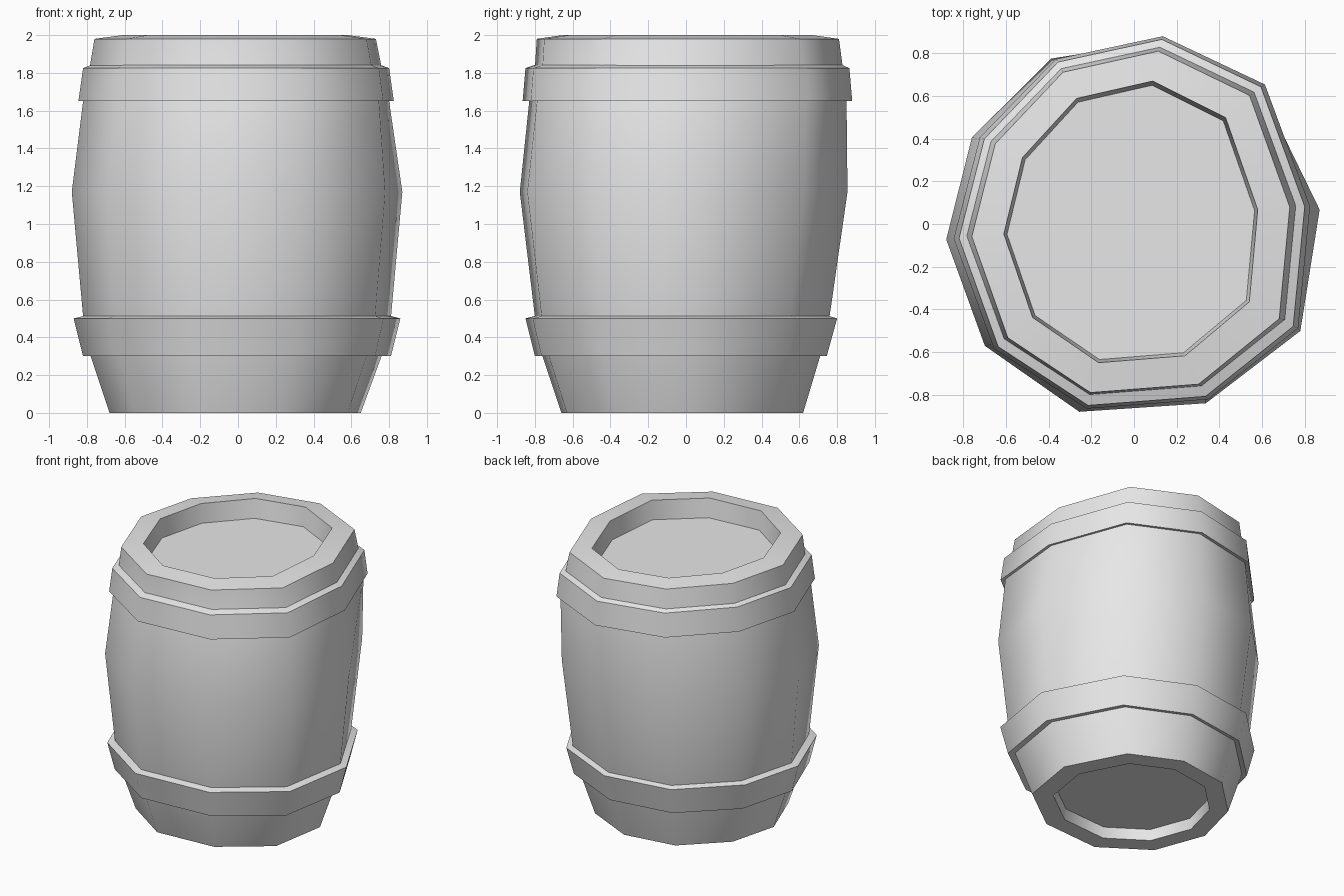
import bpy
import bmesh
import math

cube = bpy.data.objects.get("Cube")
if cube:
    bpy.data.objects.remove(cube, do_unlink=True)

grey = bpy.data.materials.new("plain grey")
grey.use_nodes = True
colour = (0.8, 0.8, 0.8, 1)
grey.diffuse_color = colour
grey.node_tree.nodes["Principled BSDF"].inputs["Base Color"].default_value = colour

# Uneven ten-sided outlines, counter-clockwise from the back
UPPER = [(.11, .82), (-.34, .72), (-.66, .38), (-.77, -.06), (-.6, -.54),
         (-.21, -.8), (.3, -.76), (.68, -.45), (.73, .08), (.54, .61)]
LOWER = [(.12, .86), (-.38, .78), (-.75, .41), (-.87, -.07), (-.69, -.57),
         (-.25, -.88), (.34, -.84), (.78, -.5), (.87, .07), (.59, .63)]


def ring(bm, outline, z, x0, x1, y0, y1):
    """Fit the outline into the given x and y span at height z."""
    xs, ys = zip(*outline)

    def fit(v, vals, a, b):
        return a + (b - a) * (v - min(vals)) / (max(vals) - min(vals))
    return [bm.verts.new((fit(x, xs, x0, x1), fit(y, ys, y0, y1), z))
            for x, y in outline]


def loft(name, levels, closed=False):
    """Skin a stack of rings, either capped or joined round into a hoop."""
    bm = bmesh.new()
    rings = [ring(bm, *level) for level in levels]
    pairs = list(zip(rings, rings[1:]))
    if closed:
        pairs.append((rings[-1], rings[0]))
    else:
        bm.faces.new(rings[0])
        bm.faces.new(rings[-1])
    for a, b in pairs:
        for i in range(len(a)):
            j = (i + 1) % len(a)
            bm.faces.new((a[i], a[j], b[j], b[i]))
    bmesh.ops.recalc_face_normals(bm, faces=bm.faces)
    mesh = bpy.data.meshes.new(name)
    bm.to_mesh(mesh)
    bm.free()
    mesh.materials.append(grey)
    obj = bpy.data.objects.new(name, mesh)
    bpy.context.collection.objects.link(obj)
    bpy.ops.object.select_all(action="DESELECT")
    obj.select_set(True)
    bpy.context.view_layer.objects.active = obj
    bpy.ops.object.shade_smooth_by_angle(angle=math.radians(50))
    return obj


# Staved body with a recessed base and a recessed lid
loft("barrel_body", [
    (LOWER, .08, -.54, .50, -.52, .48),
    (LOWER, 0, -.55, .51, -.53, .49),
    (LOWER, 0, -.68, .65, -.66, .62),
    (LOWER, .3, -.78, .76, -.76, .71),
    (LOWER, .51, -.82, .81, -.80, .76),
    (LOWER, 1.17, -.88, .87, -.88, .855),
    (UPPER, 1.65, -.82, .80, -.83, .85),
    (UPPER, 1.83, -.785, .76, -.80, .83),
    (UPPER, 1.98, -.76, .73, -.79, .81),
    (UPPER, 2, -.61, .58, -.65, .67),
    (UPPER, 1.86, -.595, .565, -.635, .65),
])

# Hoops, with their inner faces sunk into the body
loft("upper_hoop", [
    (UPPER, 1.65, -.845, .825, -.865, .88),
    (UPPER, 1.825, -.82, .80, -.85, .865),
    (UPPER, 1.845, -.77, .745, -.79, .82),
    (UPPER, 1.66, -.80, .78, -.81, .83),
], closed=True)
loft("lower_hoop", [
    (LOWER, .3, -.82, .81, -.80, .745),
    (LOWER, .5, -.87, .86, -.85, .80),
    (LOWER, .515, -.81, .80, -.79, .75),
    (LOWER, .31, -.77, .75, -.75, .70),
], closed=True)
